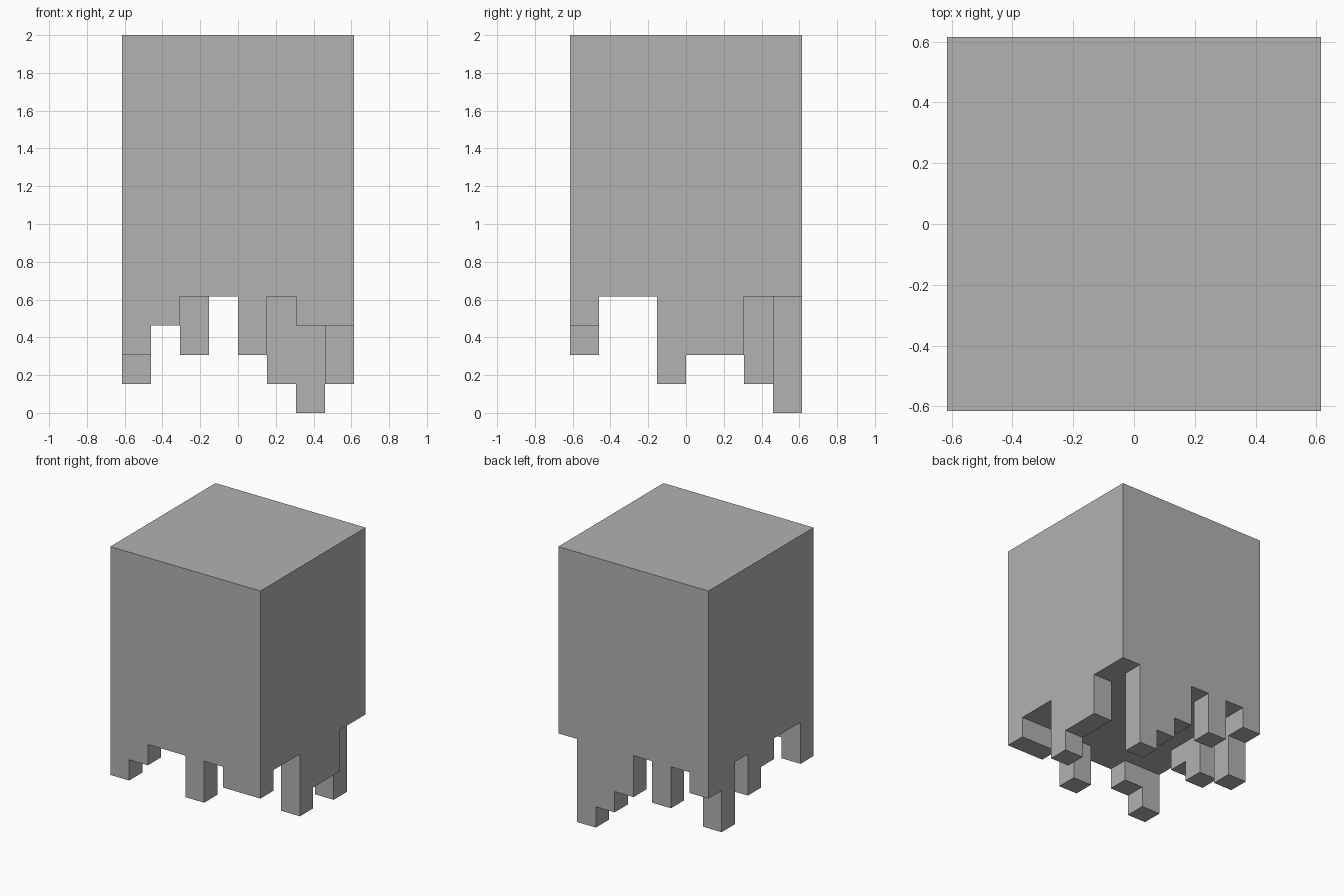
import bpy
import bmesh
from mathutils import Vector

cube = bpy.data.objects.get("Cube")
if cube:
    bpy.data.objects.remove(cube, do_unlink=True)

N, TOP, BASE = 8, 13, 4          # block is 8 x 8 cells, solid from level 4 to 13
CELL = 2 / TOP

# Lowest level reached by the ragged hanging fringe along each side (4 = none)
front = [2, 3, 4, 4, 2, 4, 3, 3]     # from -x to +x
back = [3, 4, 2, 4, 2, 1, 0, 4]
minus_x = [2, 4, 4, 3, 2, 4, 1, 3]   # from front to back
plus_x = [3, 4, 4, 1, 2, 2, 4, 4]


def bottom(x, y):
    if y == 0:
        return front[x]
    if y == N - 1:
        return back[x]
    if x == 0:
        return minus_x[y]
    if x == N - 1:
        return plus_x[y]
    return BASE


cells = {(x, y, z) for x in range(N) for y in range(N)
         for z in range(bottom(x, y), TOP)}

# Skin every exposed cell side, then merge coplanar squares into clean faces
bm = bmesh.new()
origin = Vector((N / 2, N / 2, 0))
directions = [Vector(d) for d in ((1, 0, 0), (-1, 0, 0), (0, 1, 0),
                                  (0, -1, 0), (0, 0, 1), (0, 0, -1))]
for cell in sorted(cells):
    c = Vector(cell)
    for d in directions:
        if tuple(int(round(v)) for v in c + d) in cells:
            continue
        u = Vector((d.y, d.z, d.x))
        v = d.cross(u)
        mid = c + Vector((0.5, 0.5, 0.5)) + d / 2 - origin
        bm.faces.new([bm.verts.new((mid + u * a / 2 + v * b / 2) * CELL)
                      for a, b in ((-1, -1), (1, -1), (1, 1), (-1, 1))])
bmesh.ops.remove_doubles(bm, verts=bm.verts[:], dist=0.001)
bmesh.ops.dissolve_limit(bm, angle_limit=0.02, verts=bm.verts[:], edges=bm.edges[:])

mesh = bpy.data.meshes.new("block_with_fringe")
bm.to_mesh(mesh)
bm.free()
obj = bpy.data.objects.new("block_with_fringe", mesh)
bpy.context.collection.objects.link(obj)

# Plain grey
grey = bpy.data.materials.new("plain_grey")
grey.use_nodes = True
colour = (0.445, 0.445, 0.445, 1)
grey.diffuse_color = colour
grey.node_tree.nodes["Principled BSDF"].inputs["Base Color"].default_value = colour
mesh.materials.append(grey)
